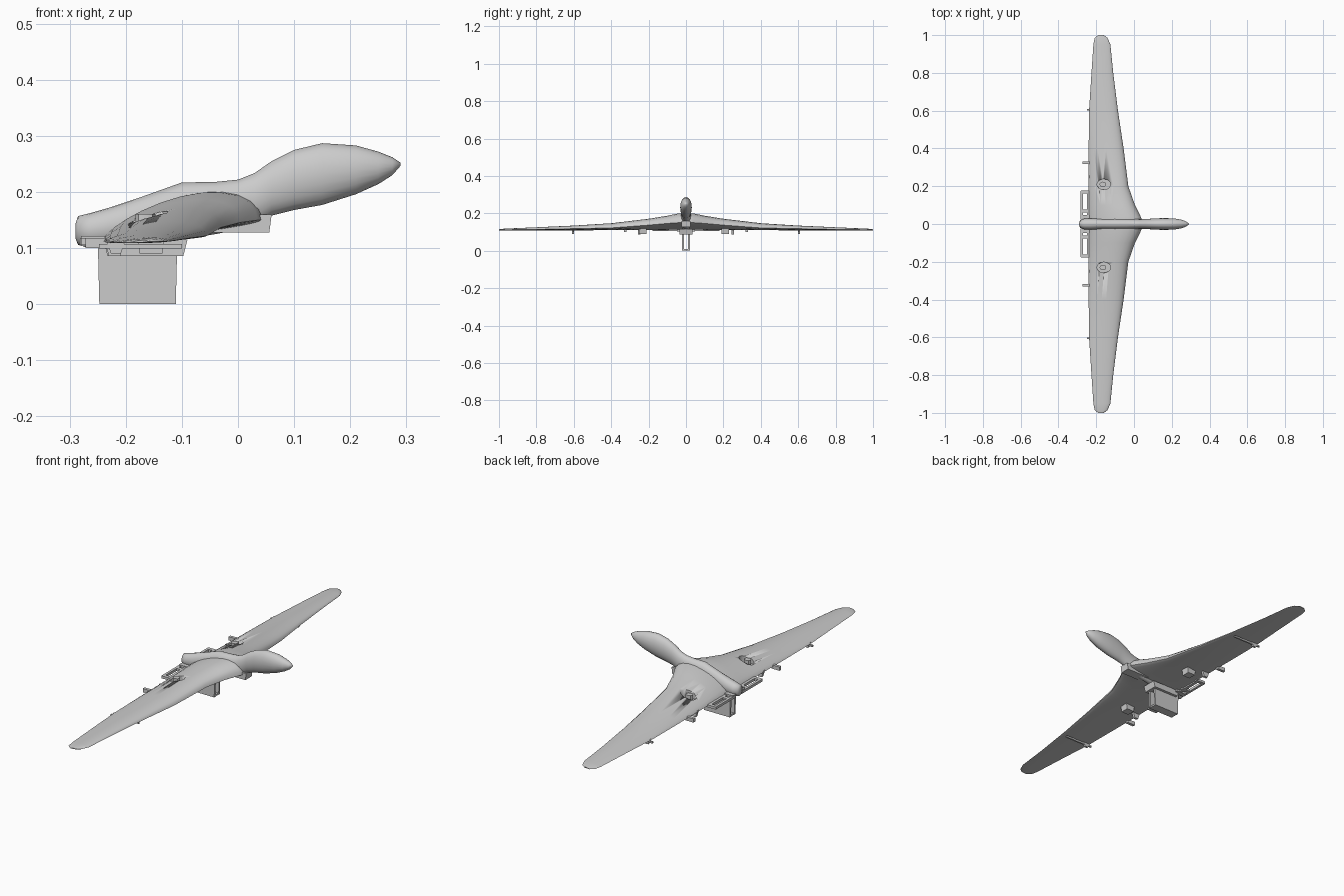
import bpy, bmesh, math
from mathutils import Vector

cube = bpy.data.objects.get("Cube")
if cube:
    bpy.data.objects.remove(cube, do_unlink=True)

grey = bpy.data.materials.new("plain grey")
grey.use_nodes = True
COLOUR = (0.6, 0.6, 0.6, 1)
grey.diffuse_color = COLOUR
grey.node_tree.nodes["Principled BSDF"].inputs["Base Color"].default_value = COLOUR


def finish(name, bm, angle=40):
    bmesh.ops.recalc_face_normals(bm, faces=bm.faces)
    mesh = bpy.data.meshes.new(name)
    bm.to_mesh(mesh)
    bm.free()
    mesh.materials.append(grey)
    ob = bpy.data.objects.new(name, mesh)
    bpy.context.collection.objects.link(ob)
    bpy.ops.object.select_all(action="DESELECT")
    ob.select_set(True)
    bpy.context.view_layer.objects.active = ob
    bpy.ops.object.shade_smooth_by_angle(angle=math.radians(angle))
    return ob


def loft(name, rings, angle=40):
    bm = bmesh.new()
    loops = [[bm.verts.new(p) for p in ring] for ring in rings]
    for a, b in zip(loops, loops[1:]):
        for i in range(len(a)):
            j = (i + 1) % len(a)
            bm.faces.new((a[i], a[j], b[j], b[i]))
    bm.faces.new(loops[0])
    bm.faces.new(loops[-1])
    return finish(name, bm, angle)


def box(name, low, high, taper=1.0):
    """Box between two corners; taper shrinks the lower face in x."""
    low, high = Vector(low), Vector(high)
    mid, size = (low + high) / 2, high - low
    bm = bmesh.new()
    bmesh.ops.create_cube(bm, size=1)
    for v in bm.verts:
        if v.co.z < 0:
            v.co.x *= taper
        v.co = mid + Vector(a * b for a, b in zip(v.co, size))
    return finish(name, bm, 30)


def disc(name, centre, rx, ry, height, sides=16):
    bm = bmesh.new()
    bmesh.ops.create_cone(bm, cap_ends=True, segments=sides, radius1=1, radius2=1, depth=1)
    for v in bm.verts:
        v.co = Vector(centre) + Vector((v.co.x * rx, v.co.y * ry, v.co.z * height))
    return finish(name, bm)


# Wing: y, leading x, trailing x, leading z, trailing z, upper bulge, lower bulge
half = [
    (0, .05, -.24, .15, .115, .066, .008),
    (.04, .035, -.24, .15, .115, .064, .008),
    (.1, .005, -.24, .146, .114, .054, .008),
    (.2, -.03, -.24, .137, .113, .044, .007),
    (.4, -.055, -.24, .122, .112, .03, .005),
    (.6, -.085, -.238, .118, .111, .02, .004),
    (.8, -.11, -.225, .114, .111, .013, .003),
    (.95, -.125, -.215, .112, .11, .008, .002),
    (.985, -.14, -.208, .112, .11, .006, .002),
    (1, -.16, -.19, .112, .11, .003, .001),
]


def wing_ring(y, xl, xt, zl, zt, up, low):
    ring, n = [], 12
    for i in range(2 * n):
        a = math.pi * i / n
        t = (1 + math.cos(a)) / 2
        s = math.sin(a)
        bulge = up * s * (.35 + .65 * t ** .5) * 1.15 if s > 0 else low * s
        ring.append((xt + (xl - xt) * t, y, zt + (zl - zt) * t + bulge))
    return ring


sections = [(-s[0],) + s[1:] for s in reversed(half[1:])] + half
wing = loft("wing", [wing_ring(*s) for s in sections], 60)

# Round wells sunk into the upper wing
for side, y in (("left", .21), ("right", -.23)):
    cutter = disc(side + "_well_cutter", (-.16, y, .165), .036, .028, .07)
    cutter.hide_render = True
    cutter.hide_set(True)
    cutter.display_type = "WIRE"
    cut = wing.modifiers.new(side + " well", "BOOLEAN")
    cut.operation = "DIFFERENCE"
    cut.object = cutter
    cut.solver = "EXACT"
    disc(side + "_well_hub", (-.165, y, .143), .018, .014, .036, 8)
    box(side + "_belly_box", (-.18, y - .02, .09), (-.13, y + .02, .125), .8)

# Body: x, top z, bottom z, half width
body = [
    (-.29, .142, .118, .008), (-.285, .157, .106, .02), (-.265, .162, .1, .028),
    (-.23, .172, .101, .03), (-.17, .192, .106, .028), (-.1, .217, .115, .03),
    (-.04, .218, .125, .03), (0, .222, .133, .027), (.03, .234, .139, .025),
    (.06, .255, .158, .026), (.1, .275, .168, .029), (.15, .287, .177, .031),
    (.21, .283, .196, .03), (.25, .272, .214, .023), (.275, .262, .23, .014),
    (.29, .252, .247, .003),
]


def body_ring(x, top, bottom, w):
    turns = [math.tau * i / 20 for i in range(20)]
    return [(x, w * math.cos(a), (top + bottom) / 2 + (top - bottom) / 2 * math.sin(a))
            for a in turns]


loft("body", [body_ring(*s) for s in body], 60)

# Chin step under the neck
box("chin", (-.08, -.024, .128), (.06, .024, .16), .94)

# Hollow fin below the tail
for side, s in (("left", 1), ("right", -1)):
    ys = sorted((s * .012, s * .022))
    box(side + "_fin_plate", (-.25, ys[0], 0), (-.108, ys[1], .12), .96)
box("fin_floor", (-.246, -.022, 0), (-.112, .022, .008))
box("fin_mount", (-.24, -.035, .086), (-.09, .035, .115), .9)

for side, s in (("left", 1), ("right", -1)):
    def part(name, x0, x1, y, w, z0, z1, taper=1.0):
        box(side + "_" + name, (x0, s * y - w, z0), (x1, s * y + w, z1), taper)

    # Open frames behind the trailing edge
    part("frame_rear_bar", -.282, -.27, .1, .075, .106, .118)
    part("frame_outer_bar", -.28, -.23, .17, .008, .106, .118)
    part("frame_middle_bar", -.28, -.23, .07, .008, .106, .118)
    part("frame_inner_bar", -.28, -.22, .035, .012, .104, .122)
    part("frame_front_bar", -.25, -.235, .1, .075, .106, .118)
    # Flap fittings and control rods below the wing
    part("flap_horn", -.24, -.2, .25, .006, .086, .118, .5)
    part("flap_lug", -.272, -.23, .325, .007, .1, .118)
    part("rod", -.248, -.1, .605, .004, .099, .107)
    part("rod_horn", -.235, -.2, .605, .005, .09, .116, .5)
